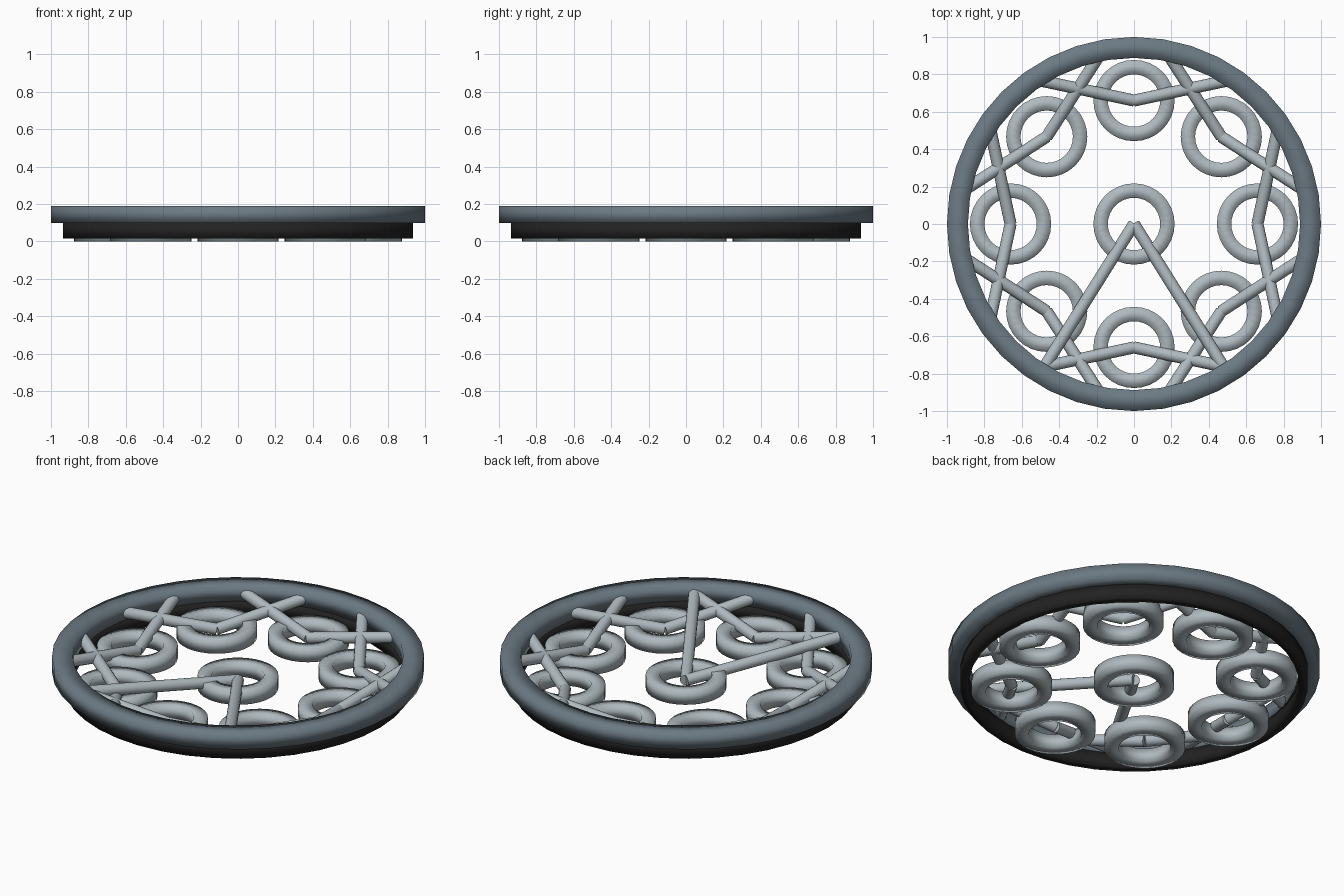
import bpy, bmesh
from math import cos, sin, pi
from mathutils import Vector, Matrix

cube = bpy.data.objects.get("Cube")
if cube:
    bpy.data.objects.remove(cube, do_unlink=True)


def material(name, rgb):
    m = bpy.data.materials.new(name)
    m.use_nodes = True
    m.diffuse_color = (*rgb, 1)
    m.node_tree.nodes["Principled BSDF"].inputs["Base Color"].default_value = (*rgb, 1)
    return m


LIGHT = material("light steel", (0.43, 0.49, 0.52))
DARK = material("slate steel", (0.15, 0.195, 0.23))
BLACK = material("black rubber", (0.016, 0.016, 0.016))


def finish(name, bm, mat):
    bmesh.ops.recalc_face_normals(bm, faces=bm.faces)
    mesh = bpy.data.meshes.new(name)
    bm.to_mesh(mesh)
    bm.free()
    mesh.materials.append(mat)
    obj = bpy.data.objects.new(name, mesh)
    bpy.context.collection.objects.link(obj)
    return obj


def ring(name, centre, inner, outer, low, high, sides, mat):
    """Square-section ring, shaded smooth all round."""
    bm = bmesh.new()
    profile = [(inner, low), (outer, low), (outer, high), (inner, high)]
    loops = []
    for i in range(sides):
        a = 2 * pi * i / sides
        loops.append([bm.verts.new((centre[0] + r * cos(a), centre[1] + r * sin(a), z))
                      for r, z in profile])
    for i in range(sides):
        p, q = loops[i], loops[(i + 1) % sides]
        for k in range(4):
            n = (k + 1) % 4
            bm.faces.new((p[k], q[k], q[n], p[n])).smooth = True
    return finish(name, bm, mat)


def rod(name, start, end, mat):
    """Round bar between two points, with flat caps."""
    start, end = Vector(start), Vector(end)
    axis = end - start
    place = Matrix.Translation((start + end) / 2) @ axis.to_track_quat("Z", "Y").to_matrix().to_4x4()
    bm = bmesh.new()
    bmesh.ops.create_cone(bm, cap_ends=True, segments=16, radius1=0.032, radius2=0.032,
                          depth=axis.length, matrix=place)
    for f in bm.faces:
        f.smooth = len(f.verts) == 4
    return finish(name, bm, mat)


# Outer rim and the band beneath it
ring("outer_rim", (0, 0), 0.888, 1.0, 0.1, 0.19, 40, DARK)
ring("lower_band", (0, 0), 0.888, 0.935, 0.015, 0.1, 40, BLACK)

# Hub ring with two long struts to the front of the rim
HUB_Z, RIM_Z = 0.045, 0.14
ring("hub_ring", (0, 0), 0.14, 0.217, 0, 0.078, 32, LIGHT)
for side, label in ((1, "left"), (-1, "right")):
    rod("long_strut_" + label, (0, 0, HUB_Z), (side * 0.48, -0.765, RIM_Z), LIGHT)

# Eight outer rings, each held by a bent pair of struts
for i in range(8):
    turn = Matrix.Rotation(i * pi / 4, 3, "Z")
    centre = turn @ Vector((0, 0.66, HUB_Z))
    ring(f"outer_ring_{i + 1}", centre, 0.14, 0.217, 0, 0.078, 32, LIGHT)
    for side, label in ((1, "left"), (-1, "right")):
        rod(f"short_strut_{i + 1}_{label}", centre,
            turn @ Vector((side * 0.5, 0.767, RIM_Z)), LIGHT)
